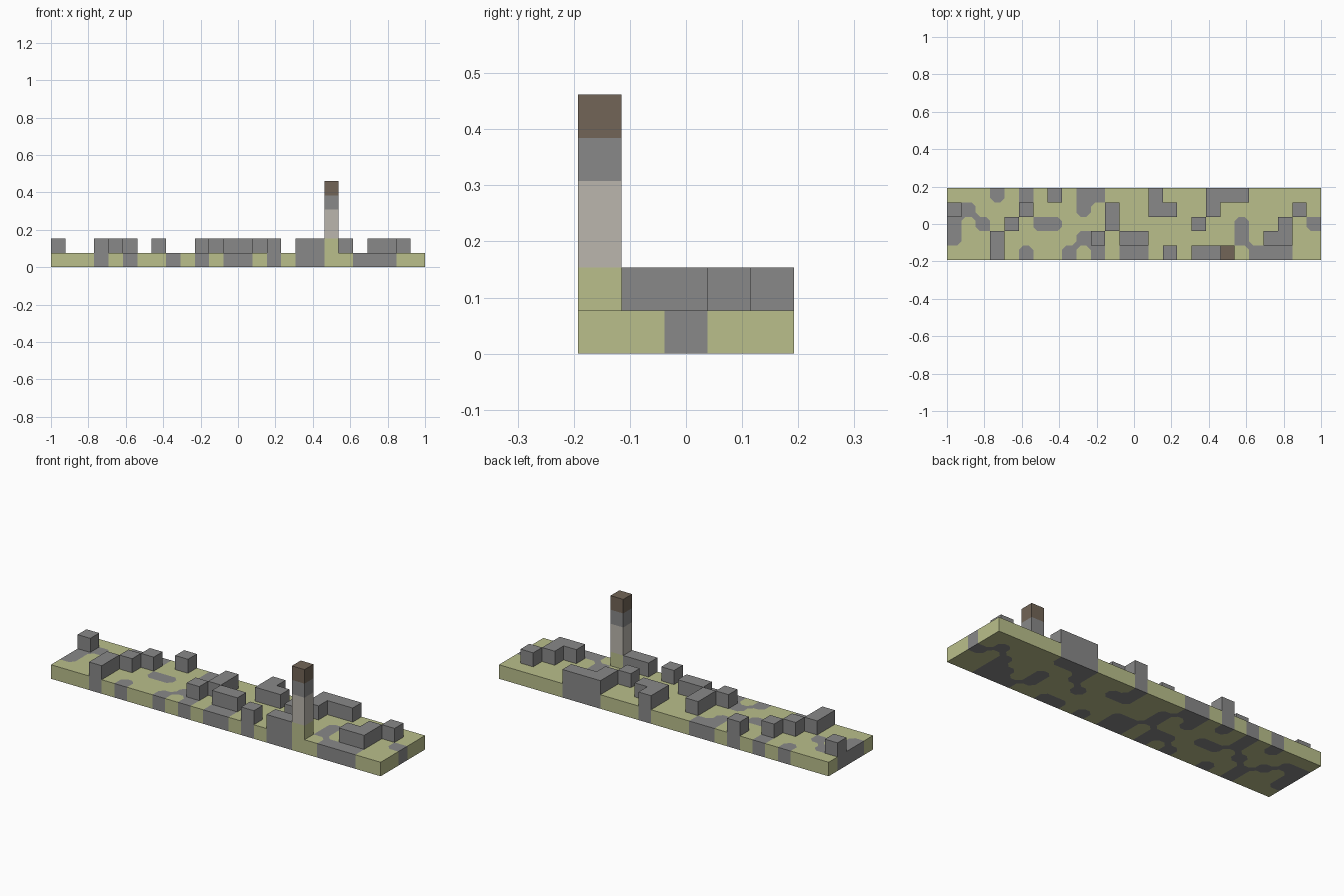
import bpy, bmesh
from mathutils import Vector

if "Cube" in bpy.data.objects:
    bpy.data.objects.remove(bpy.data.objects["Cube"], do_unlink=True)

# Plan, back row first: . grass, o paving, R rubble block, T pillar
PLAN = [
    "...o.o.R.oo...R...RRR.....",
    "Ro...R...o.R..RR..R.....R.",
    "o.o.R.oo...R.....R..o..R.o",
    "o..R.....oR.RR......o.RR..",
    "...R.o..o.o.oo.R.RRT.ooo..",
]
COLS, ROWS = len(PLAN[0]), len(PLAN)
U = 2 / COLS          # cell size
CUT = 0.3             # rounded corner of a paving patch, in cells
SIDES = [(1, 0), (0, 1), (-1, 0), (0, -1)]


def material(name, rgb):
    m = bpy.data.materials.new(name)
    m.use_nodes = True
    m.diffuse_color = (*rgb, 1)
    m.node_tree.nodes["Principled BSDF"].inputs["Base Color"].default_value = (*rgb, 1)
    return m


GRASS = material("grass green", (0.49, 0.52, 0.26))
STONE = material("stone grey", (0.25, 0.25, 0.25))
PALE = material("pale stone", (0.50, 0.47, 0.42))
BROWN = material("dark brown", (0.17, 0.13, 0.095))


def cell(c, r):
    """Plan symbol, or None outside the board; r counts from the front."""
    if 0 <= c < COLS and 0 <= r < ROWS:
        return PLAN[ROWS - 1 - r][c]
    return None


def is_stone(c, r):
    return cell(c, r) in ("o", "R")


def add_face(bm, points, mat=0):
    verts = [bm.verts.new(((x - COLS / 2) * U, (y - ROWS / 2) * U, z * U))
             for x, y, z in points]
    bm.faces.new(verts).material_index = mat


def finish(bm, name, mats):
    bmesh.ops.remove_doubles(bm, verts=bm.verts, dist=1e-5)
    mesh = bpy.data.meshes.new(name)
    bm.to_mesh(mesh)
    bm.free()
    for m in mats:
        mesh.materials.append(m)
    obj = bpy.data.objects.new(name, mesh)
    bpy.context.collection.objects.link(obj)
    return obj


def wall(bm, c, r, side, z0, z1, mat=0):
    """Vertical quad on one side of a cell, facing outward."""
    d = Vector(side)
    t = Vector((-d.y, d.x))
    mid = Vector((c + 0.5, r + 0.5)) + d / 2
    a, b = mid - t / 2, mid + t / 2
    add_face(bm, [(*a, z0), (*b, z0), (*b, z1), (*a, z1)], mat)


def patch(bm, c, r, z, top):
    """Horizontal cell face whose corners round off into the neighbours."""
    own = is_stone(c, r)

    def other(dc, dr):
        s = cell(c + dc, r + dr)
        if s is None or (top and s in "RT"):
            return False
        return is_stone(c + dc, r + dr) != own

    centre = Vector((c + 0.5, r + 0.5))
    outline, corners = [], []
    for i, d in enumerate(SIDES):
        e = SIDES[(i + 1) % 4]
        dv, ev = Vector(d), Vector(e)
        tip = centre + (dv + ev) / 2
        diagonal = other(d[0] + e[0], d[1] + e[1])
        if other(*d) and other(*e) and (diagonal or not own):
            p, q = tip - ev * CUT, tip - dv * CUT
            outline += [p, q]
            corners.append([p, tip, q])
        else:
            outline.append(tip)
    for points, mat in [(outline, int(own))] + [(t, int(not own)) for t in corners]:
        if not top:
            points = points[::-1]
        add_face(bm, [(p.x, p.y, z) for p in points], mat)


# Ground slab with inlaid paving
slab, blocks = bmesh.new(), bmesh.new()
for r in range(ROWS):
    for c in range(COLS):
        symbol = cell(c, r)
        patch(slab, c, r, 0, False)
        if symbol not in "RT":
            patch(slab, c, r, 1, True)
        for s in SIDES:
            if cell(c + s[0], r + s[1]) is None:
                wall(slab, c, r, s, 0, 1, int(is_stone(c, r)))
        # Rubble blocks: only the outer faces of each group
        if symbol == "R":
            add_face(blocks, [(c, r, 2), (c + 1, r, 2), (c + 1, r + 1, 2), (c, r + 1, 2)])
            for s in SIDES:
                if cell(c + s[0], r + s[1]) != "R":
                    wall(blocks, c, r, s, 1, 2)
finish(slab, "ground_slab", [GRASS, STONE])
finish(blocks, "rubble_blocks", [STONE])

# Pillar in stacked sections
pc, pr = next((c, r) for r in range(ROWS) for c in range(COLS) if cell(c, r) == "T")
for name, z0, z1, mat in [("pillar_foot", 1, 2, GRASS), ("pillar_shaft", 2, 4, PALE),
                          ("pillar_collar", 4, 5, STONE), ("pillar_cap", 5, 6, BROWN)]:
    bm = bmesh.new()
    for s in SIDES:
        wall(bm, pc, pr, s, z0, z1)
    if name == "pillar_cap":
        add_face(bm, [(pc, pr, z1), (pc + 1, pr, z1), (pc + 1, pr + 1, z1), (pc, pr + 1, z1)])
    finish(bm, name, [mat])
